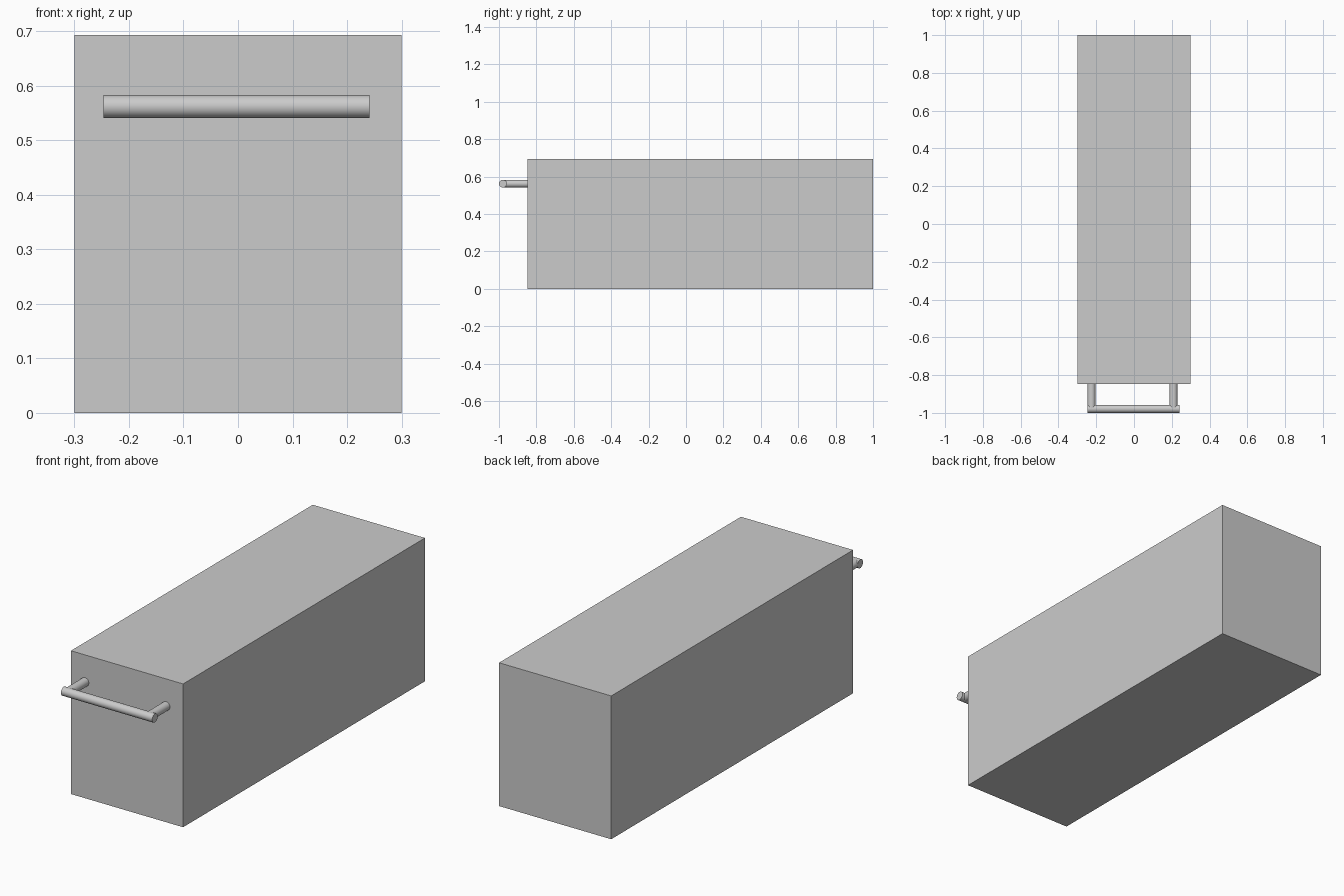
import bpy
from math import pi, radians

if "Cube" in bpy.data.objects:
    bpy.data.objects.remove(bpy.data.objects["Cube"])

FRONT_Y = -0.848
R = 0.021
BAR_Y, BAR_Z = -1 + R, 0.562


def rod(name, length, location, rotation):
    bpy.ops.mesh.primitive_cylinder_add(vertices=32, radius=R, depth=length,
                                        location=location, rotation=rotation)
    bpy.context.object.name = name
    bpy.ops.object.shade_smooth_by_angle(angle=radians(30))


# Cabinet body
bpy.ops.mesh.primitive_cube_add(size=1, location=(0, (1 + FRONT_Y) / 2, 0.3465))
body = bpy.context.object
body.name = "cabinet_body"
body.scale = (0.6, 1 - FRONT_Y, 0.693)
bpy.ops.object.transform_apply(location=False, rotation=False, scale=True)

# Handle bar, slightly off centre
rod("handle_bar", 0.488, (-0.003, BAR_Y, BAR_Z), (0, pi / 2, 0))

# Posts joining the bar to the front
for side, x in (("left", -0.225), ("right", 0.209)):
    rod(f"handle_post_{side}", FRONT_Y - BAR_Y,
        (x, (FRONT_Y + BAR_Y) / 2, BAR_Z), (pi / 2, 0, 0))
